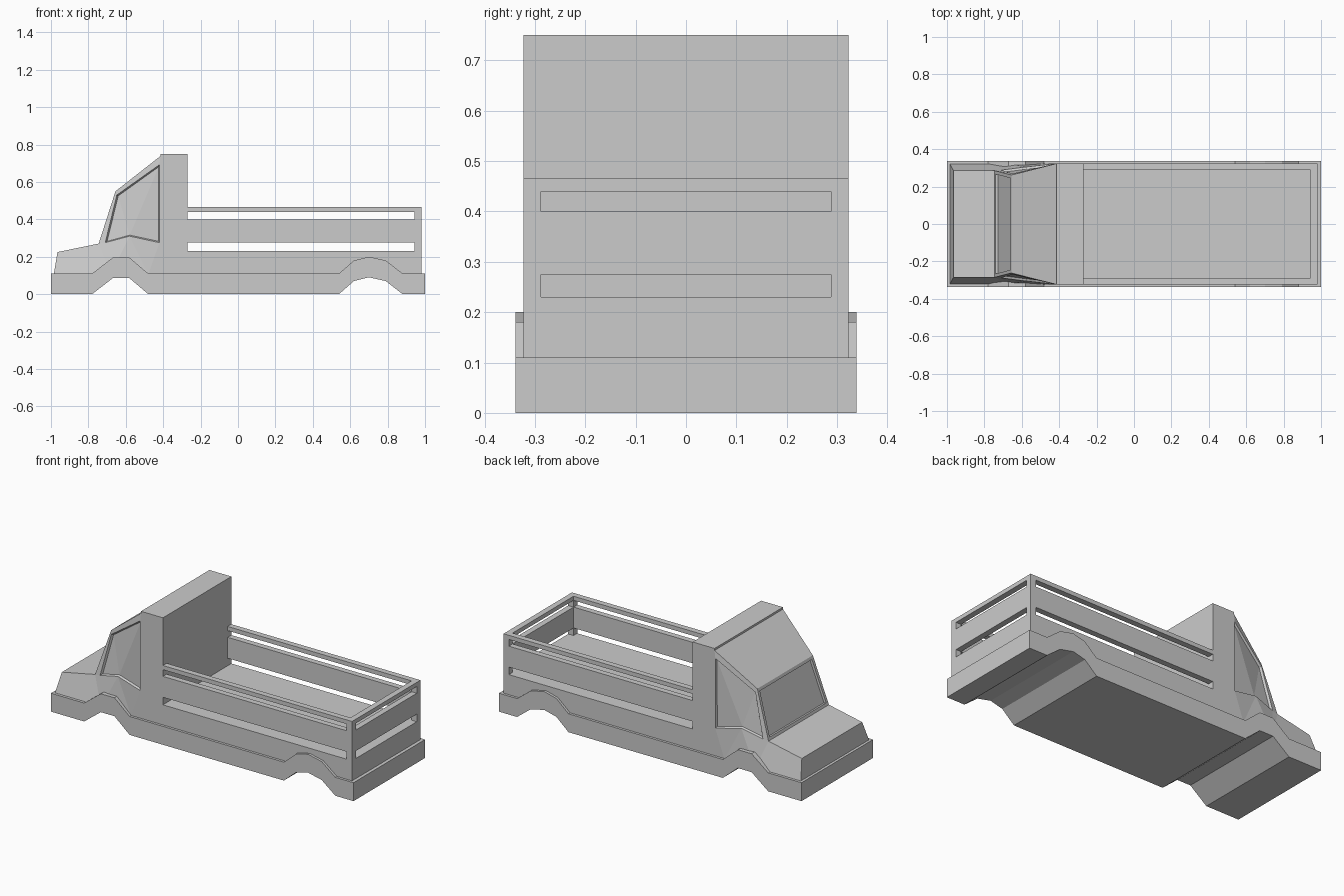
import bpy, bmesh
from mathutils import Vector

if "Cube" in bpy.data.objects:
    bpy.data.objects.remove(bpy.data.objects["Cube"])


def finish(name, bm):
    bmesh.ops.recalc_face_normals(bm, faces=bm.faces[:])
    me = bpy.data.meshes.new(name)
    bm.to_mesh(me)
    bm.free()
    ob = bpy.data.objects.new(name, me)
    bpy.context.collection.objects.link(ob)
    return ob


def prism(name, pts, lo, hi, axis):
    """Extrude a 2D outline along y (outline in xz) or z (outline in xy)."""
    def co(p, h):
        return (p[0], h, p[1]) if axis == 'y' else (p[0], p[1], h)
    bm = bmesh.new()
    face = bm.faces.new([bm.verts.new(co(p, lo)) for p in pts])
    new = bmesh.ops.extrude_face_region(bm, geom=[face])['geom']
    shift = Vector(co((0, 0), hi - lo))
    bmesh.ops.translate(bm, vec=shift,
                        verts=[v for v in new if isinstance(v, bmesh.types.BMVert)])
    return finish(name, bm)


def rect(x0, x1, y0, y1):
    return [(x0, y0), (x1, y0), (x1, y1), (x0, y1)]


W = 0.323      # body half width
IN = 0.288     # inside of the bed walls
CAB = -0.27    # rear of the cab

# Lower skirt with wheel arches running across the full width
under = [(-1, 0), (-0.78, 0), (-0.67, 0.085), (-0.58, 0.085), (-0.48, 0),
         (0.54, 0), (0.62, 0.07), (0.70, 0.09), (0.79, 0.07), (0.88, 0), (1, 0)]
over = [(x, z + 0.11) for x, z in reversed(under)]
prism("chassis_skirt", under + over, -0.338, 0.338, 'y')

# Bed floor and slatted walls
prism("bed_floor", rect(CAB, 0.98, -W, W), 0.105, 0.23, 'z')
u_shape = [(CAB, -W), (0.98, -W), (0.98, W), (CAB, W),
           (CAB, IN), (0.945, IN), (0.945, -IN), (CAB, -IN)]
for label, z0, z1 in (("bed_side_boards", 0.275, 0.40), ("bed_top_rail", 0.44, 0.465)):
    prism(label, u_shape, z0, z1, 'z')
for z0, z1 in ((0.23, 0.275), (0.40, 0.44)):
    for y in (-W, IN):
        prism("bed_corner_post", rect(0.945, 0.98, y, y + W - IN), z0, z1, 'z')

# Cab: one half outline plus window corners, mirrored to the other side
P = {
    'nose_low': (-0.985, W, 0.105), 'nose_top': (-0.965, 0.285, 0.225),
    'cowl': (-0.745, 0.285, 0.27), 'brow': (-0.655, 0.262, 0.55),
    'roof_lip': (-0.415, W, 0.738), 'roof_front': (-0.415, W, 0.75),
    'roof_back': (CAB, W, 0.75), 'back_low': (CAB, W, 0.105),
    'door_low': (-0.48, W, 0.105), 'arch_low': (-0.68, W, 0.105),
    'w0': (-0.71, 0.288, 0.275), 'w1': (-0.648, 0.270, 0.53),
    'w2': (-0.42, W, 0.692), 'w3': (-0.42, W, 0.275), 'w4': (-0.58, 0.305, 0.31),
}
bm = bmesh.new()
sides = [{k: bm.verts.new((x, s * y, z)) for k, (x, y, z) in P.items()} for s in (1, -1)]
side_faces = ["nose_low nose_top cowl arch_low", "arch_low cowl w0", "arch_low w0 w4",
              "arch_low w4 door_low", "door_low w4 w3", "cowl brow w1 w0",
              "brow roof_lip w2 w1",
              "door_low w3 w2 roof_lip roof_front roof_back back_low"]
window_faces = ["w0 w1 w4", "w1 w2 w4", "w2 w3 w4"]
windows = []
for v, flip in zip(sides, (1, -1)):
    for f in side_faces:
        bm.faces.new([v[k] for k in f.split()][::flip])
    windows.append([bm.faces.new([v[k] for k in f.split()][::flip]) for f in window_faces])
loop = ["nose_low", "nose_top", "cowl", "brow", "roof_lip", "roof_front",
        "roof_back", "back_low", "door_low", "arch_low"]
a, b = sides
windshield = None
for k, n in zip(loop, loop[1:] + loop[:1]):
    f = bm.faces.new([a[k], a[n], b[n], b[k]])
    if k == "cowl":
        windshield = f
bmesh.ops.recalc_face_normals(bm, faces=bm.faces[:])
# Recessed side windows and windshield
for w in windows:
    bmesh.ops.inset_region(bm, faces=w, thickness=0.006, depth=-0.012, use_even_offset=True)
bmesh.ops.inset_region(bm, faces=[windshield], thickness=0.025, depth=0)
bmesh.ops.inset_region(bm, faces=[windshield], thickness=0.004, depth=-0.012)
finish("cab", bm)
